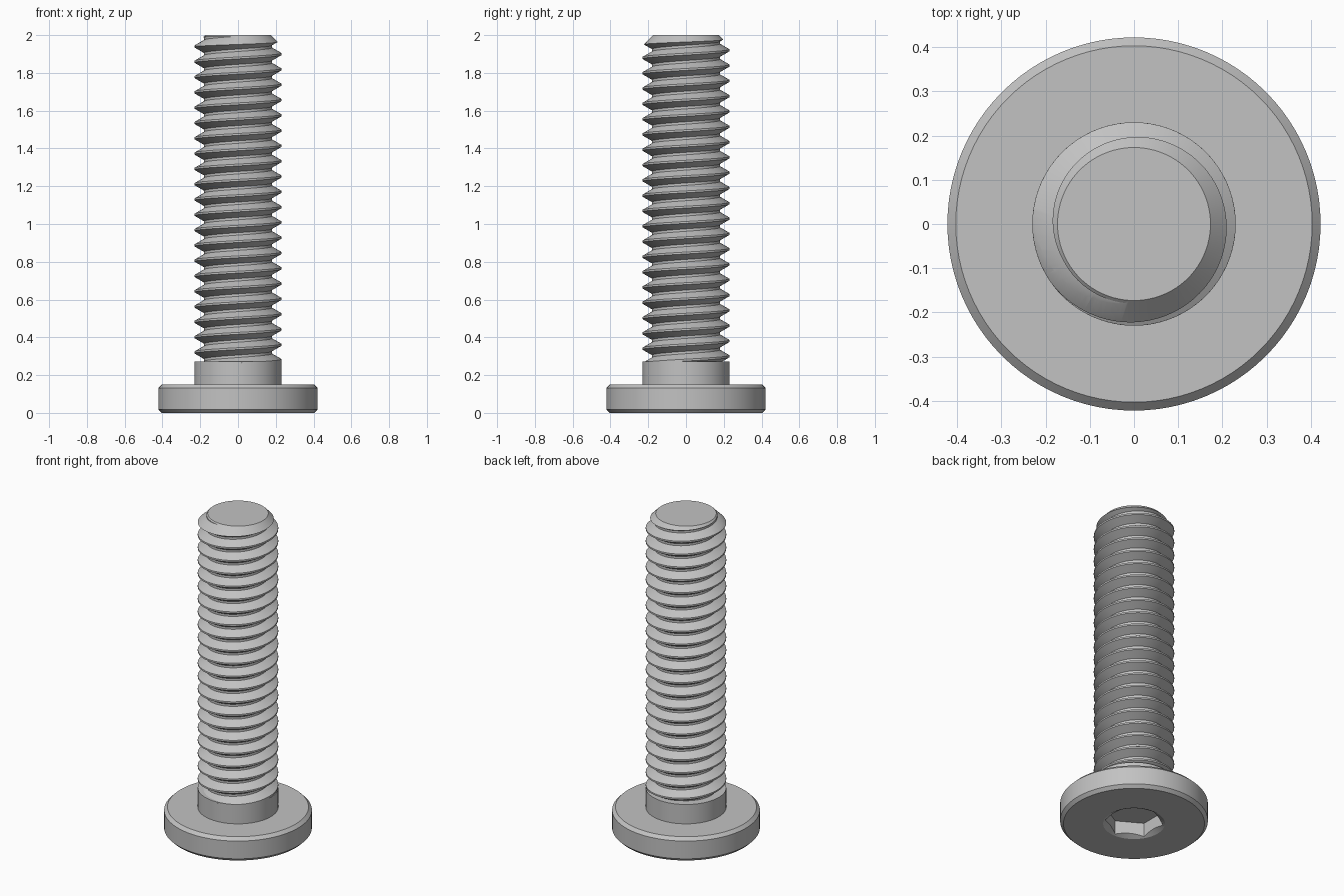
import bpy, bmesh, math

cube = bpy.data.objects.get("Cube")
if cube:
    bpy.data.objects.remove(cube, do_unlink=True)

PITCH = 0.081
CREST, ROOT = 0.23, 0.18
HEAD_R, HEAD_H, BEVEL = 0.422, 0.15, 0.019
SHANK_R, SHANK_TOP = 0.23, 0.272
TIP_R, TOP = 0.173, 2.0

steel = bpy.data.materials.new("plain grey steel")
steel.use_nodes = True
GREY = (0.54, 0.54, 0.54, 1)
steel.diffuse_color = GREY
steel.node_tree.nodes["Principled BSDF"].inputs["Base Color"].default_value = GREY


def make_object(name, bm):
    bmesh.ops.recalc_face_normals(bm, faces=bm.faces)
    mesh = bpy.data.meshes.new(name)
    bm.to_mesh(mesh)
    bm.free()
    obj = bpy.data.objects.new(name, mesh)
    bpy.context.collection.objects.link(obj)
    mesh.materials.append(steel)
    return obj


def lathe(name, profile, sides=96, turn=0.0):
    """Closed solid turned around z from (radius, height) points."""
    bm = bmesh.new()
    rings = []
    for r, z in profile:
        angles = [turn + math.tau * i / sides for i in range(sides)]
        rings.append([bm.verts.new((r * math.cos(a), r * math.sin(a), z)) for a in angles])
    for low, high in zip(rings, rings[1:]):
        for i in range(sides):
            k = (i + 1) % sides
            bm.faces.new((low[i], low[k], high[k], high[i]))
    bm.faces.new(rings[0][::-1])
    bm.faces.new(rings[-1])
    return make_object(name, bm)


def boolean(obj, cutter, operation):
    """Apply a boolean and discard the cutter."""
    cutter.hide_render = True
    mod = obj.modifiers.new("cut", "BOOLEAN")
    mod.operation = operation
    mod.solver = "EXACT"
    mod.object = cutter
    graph = bpy.context.evaluated_depsgraph_get()
    mesh = bpy.data.meshes.new_from_object(obj.evaluated_get(graph))
    obj.modifiers.clear()
    obj.data = mesh
    mesh.materials.clear()
    mesh.materials.append(steel)
    bpy.data.objects.remove(cutter, do_unlink=True)


def helix_rod(name, steps=72):
    """Rod with a continuous right-handed V thread, capped at both ends."""
    flat = PITCH / 16
    flank = flat + (CREST - ROOT) * math.tan(math.radians(30))
    section = [(CREST, -flat), (CREST, flat), (ROOT, flank),
               (ROOT, PITCH - flank), (CREST, PITCH - flat)]
    start = 0.32 - PITCH / 2 - 4 * PITCH
    turns = math.ceil((TOP + 0.2 - start) / PITCH)
    bm = bmesh.new()
    rows = []
    for i in range(turns * steps + 1):
        a = math.tau * i / steps
        rise = start + PITCH * i / steps
        rows.append([bm.verts.new((r * math.cos(a), r * math.sin(a), rise + z))
                     for r, z in section])
    for p, q in zip(rows, rows[1:]):
        for j in range(len(section) - 1):
            bm.faces.new((p[j], q[j], q[j + 1], p[j + 1]))
    bmesh.ops.remove_doubles(bm, verts=bm.verts, dist=1e-5)
    for height, direction in ((0.2, -1), (TOP + 0.06, 1)):
        bmesh.ops.bisect_plane(bm, geom=bm.verts[:] + bm.edges[:] + bm.faces[:],
                               plane_co=(0, 0, height), plane_no=(0, 0, direction),
                               clear_outer=True)
        rim = [e for e in bm.edges if e.is_boundary
               and all(abs(v.co.z - height) < 1e-4 for v in e.verts)]
        bmesh.ops.holes_fill(bm, edges=rim, sides=0)
    return make_object(name, bm)


# Chamfered disc head with the plain shank
head = lathe("head_and_shank", [
    (HEAD_R - BEVEL, 0), (HEAD_R, BEVEL), (HEAD_R, HEAD_H - BEVEL),
    (HEAD_R - BEVEL, HEAD_H), (SHANK_R, HEAD_H), (SHANK_R, SHANK_TOP)])

# Hexagonal socket with a conical lead-in
boolean(head, lathe("socket_cutter", [(0.167, -0.05), (0.167, 0.092)], 6, math.pi / 2),
        "DIFFERENCE")
boolean(head, lathe("lead_in_cutter", [(0.194, -0.01), (0.09, 0.05)]), "DIFFERENCE")

# Threaded rod trimmed to length with a chamfered tip
thread = helix_rod("threaded_rod")
boolean(thread, lathe("tip_trimmer", [
    (0.25, SHANK_TOP - 0.01), (0.25, TOP - 0.25 + TIP_R), (TIP_R, TOP)]), "INTERSECT")

# Smooth round walls, crisp edges
bpy.ops.object.select_all(action="DESELECT")
for part in (head, thread):
    part.select_set(True)
bpy.context.view_layer.objects.active = head
bpy.ops.object.shade_smooth_by_angle(angle=math.radians(25))
